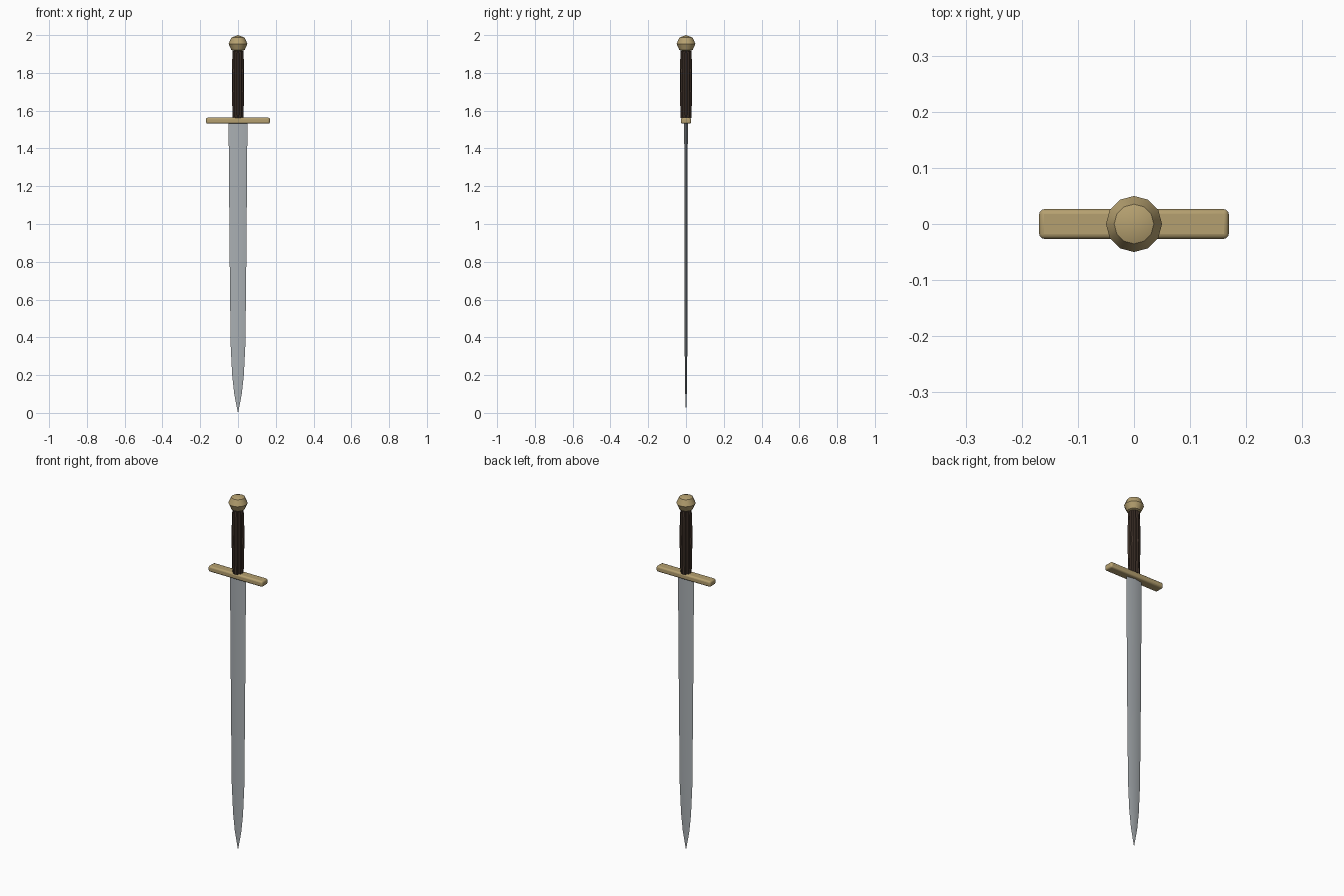
import bpy, bmesh, math

if "Cube" in bpy.data.objects:
    bpy.data.objects.remove(bpy.data.objects["Cube"])


def material(name, color):
    m = bpy.data.materials.new(name)
    m.diffuse_color = (*color, 1)
    m.use_nodes = True
    m.node_tree.nodes["Principled BSDF"].inputs["Base Color"].default_value = m.diffuse_color
    return m


steel = material("steel", (0.40, 0.43, 0.45))
brass = material("brass", (0.46, 0.35, 0.16))
leather = material("dark_leather", (0.055, 0.035, 0.025))


def finish(obj, mat, angle=30):
    obj.data.materials.append(mat)
    bpy.ops.object.select_all(action='DESELECT')
    obj.select_set(True)
    bpy.context.view_layer.objects.active = obj
    bpy.ops.object.shade_smooth_by_angle(angle=math.radians(angle))


def loft(name, rings, mat, angle=30):
    """Skin a list of equal-length closed rings and cap both ends."""
    bm = bmesh.new()
    loops = [[bm.verts.new(p) for p in ring] for ring in rings]
    n = len(loops[0])
    for a, b in zip(loops, loops[1:]):
        for i in range(n):
            j = (i + 1) % n
            bm.faces.new((a[i], a[j], b[j], b[i]))
    bm.faces.new(loops[0][::-1])
    bm.faces.new(loops[-1])
    bmesh.ops.remove_doubles(bm, verts=bm.verts, dist=1e-5)
    bmesh.ops.recalc_face_normals(bm, faces=bm.faces)
    mesh = bpy.data.meshes.new(name)
    bm.to_mesh(mesh)
    bm.free()
    obj = bpy.data.objects.new(name, mesh)
    bpy.context.collection.objects.link(obj)
    finish(obj, mat, angle)
    return obj


# Blade: diamond section tapering to the tip (z, half width, half thickness)
blade = [(0.0, 0.0006, 0.0003), (0.1, 0.02, 0.004), (0.2, 0.031, 0.006),
         (0.36, 0.039, 0.007), (0.8, 0.044, 0.008), (1.54, 0.05, 0.0095)]
loft("blade", [[(w, 0, z), (0, t, z), (-w, 0, z), (0, -t, z)]
               for z, w, t in blade], steel)

# Crossguard: bar with rounded edges
bpy.ops.mesh.primitive_cube_add(size=1, location=(0, 0, 1.547))
guard = bpy.context.object
guard.name = "crossguard"
guard.scale = (0.338, 0.053, 0.032)
bpy.ops.object.transform_apply(location=False, rotation=False, scale=True)
bev = guard.modifiers.new("rounded_edges", 'BEVEL')
bev.width = 0.009
bev.segments = 3
finish(guard, brass)

# Grip: fluted column, slightly swollen in the middle (z, radius)
grip = [(1.56, 0.029), (1.65, 0.031), (1.74, 0.033), (1.83, 0.032), (1.915, 0.029)]
N = 24


def fluted(z, r):
    return [(r * k * math.cos(a), r * k * math.sin(a), z)
            for i in range(N)
            for a, k in [(2 * math.pi * i / N, 1.0 if i % 2 == 0 else 0.87)]]


loft("grip", [fluted(z, r) for z, r in grip], leather)

# Pommel: low-poly ball
bpy.ops.mesh.primitive_uv_sphere_add(segments=12, ring_count=4, radius=0.05,
                                     location=(0, 0, 1.954))
pommel = bpy.context.object
pommel.name = "pommel"
pommel.scale.z = 0.92
bpy.ops.object.transform_apply(location=False, rotation=False, scale=True)
finish(pommel, brass)
